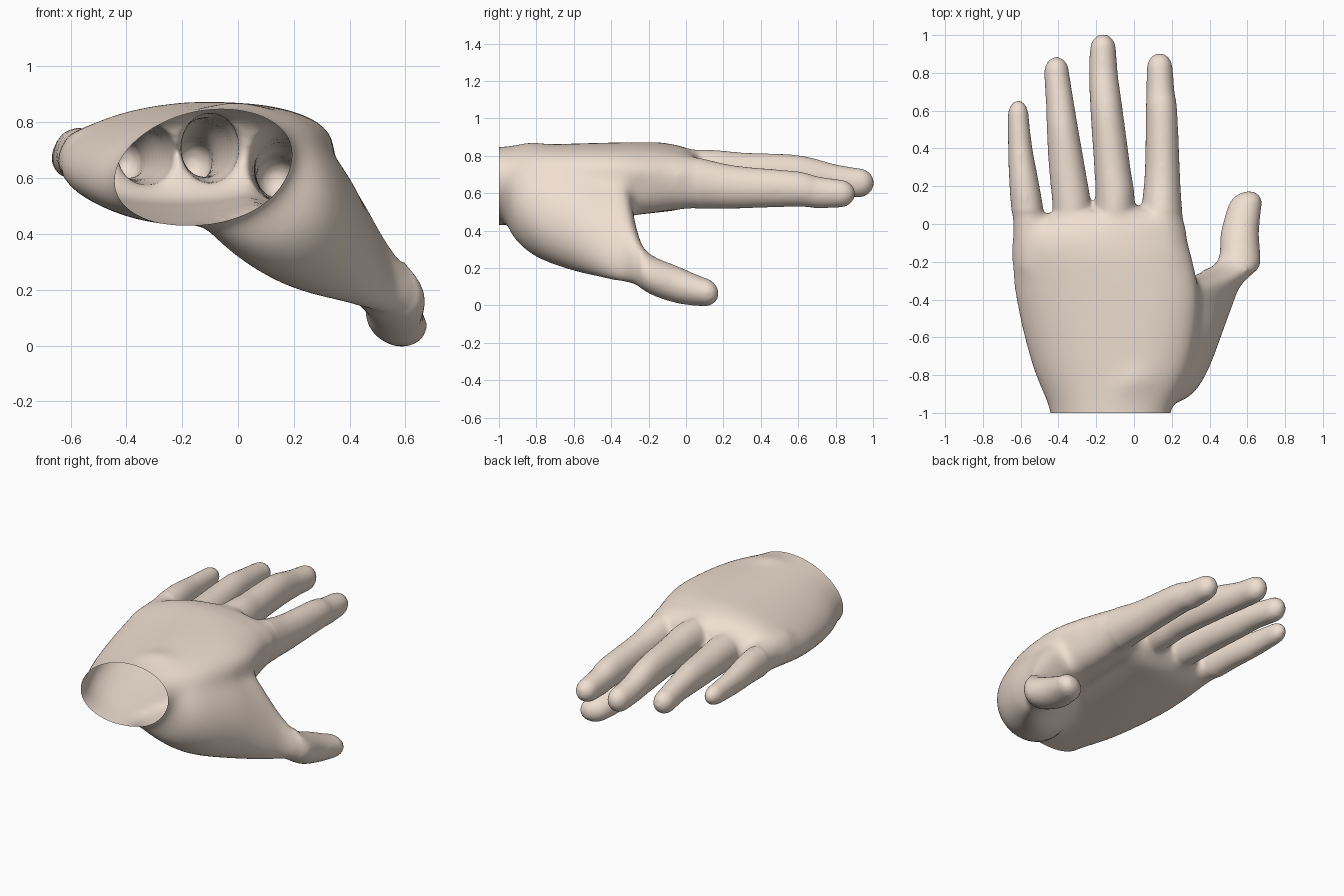
import bpy, bmesh
from math import sin, cos, pi, sqrt, radians

if "Cube" in bpy.data.objects:
    bpy.data.objects.remove(bpy.data.objects["Cube"])

N = 32


def spline(rows, steps=6):
    # Catmull-Rom interpolation of section rows
    out = []
    for i in range(len(rows) - 1):
        p = [rows[max(i - 1, 0)], rows[i], rows[i + 1], rows[min(i + 2, len(rows) - 1)]]
        for s in range(steps):
            t = s / steps
            out.append([0.5 * (2 * b + (c - a) * t + (2 * a - 5 * b + 4 * c - d) * t * t
                               + (3 * b - a - 3 * c + d) * t ** 3) for a, b, c, d in zip(*p)])
    return out + [list(rows[-1])]


def loft(bm, rows, tip=0.05, drift=(0, 0), power=2.0):
    # rows: y, centre x, centre z, half width, half height, tilt in degrees
    secs = spline(rows)
    y, x, z, a, b, t = secs[-1]
    for k in range(1, 8):
        u = sin(k / 8 * pi / 2)
        w = sqrt(1 - u * u)
        secs.append([y + tip * u, x + drift[0] * u, z + drift[1] * u, a * w, b * w, t])
    rings = []
    for y, x, z, a, b, t in secs:
        t, ring = radians(t), []
        for i in range(N):
            c, s = cos(2 * pi * i / N), sin(2 * pi * i / N)
            u = a * abs(c) ** (2 / power) * (1 if c > 0 else -1)
            v = b * abs(s) ** (2 / power) * (1 if s > 0 else -1)
            ring.append(bm.verts.new((x + u * cos(t) - v * sin(t), y, z + u * sin(t) + v * cos(t))))
        rings.append(ring)
    for r, q in zip(rings, rings[1:]):
        for i in range(N):
            bm.faces.new((r[i], r[(i + 1) % N], q[(i + 1) % N], q[i]))
    bm.faces.new(rings[0])
    bm.faces.new(rings[-1])


bm = bmesh.new()

# palm and wrist
loft(bm, [(-1.2, -.125, .635, .32, .203, 14), (-1, -.125, .638, .328, .203, 14),
          (-.75, -.12, .65, .43, .203, 10), (-.4, -.14, .67, .493, .197, 6),
          (-.15, -.174, .685, .48, .188, 3), (-.07, -.185, .683, .463, .178, 2)],
     tip=.17, drift=(.1, 0), power=1.93)

# thumb with its fleshy base and web
loft(bm, [(-1.2, -.13, .64, .18, .13, -10), (-1, -.09, .635, .21, .15, -12),
          (-.92, .02, .605, .295, .22, -36), (-.8, .09, .565, .345, .25, -50),
          (-.6, .195, .5, .35, .228, -58), (-.42, .31, .45, .355, .15, -60),
          (-.32, .38, .405, .325, .12, -61), (-.265, .475, .265, .19, .118, -45),
          (-.2, .555, .173, .118, .106, -25), (-.05, .56, .112, .102, .1, -10),
          (.09, .585, .073, .09, .078, 0)],
     tip=.085, drift=(.025, -.01))

# fingers: little, ring, middle, index
fingers = [
    [(-.25, -.54, .68, .09, .1), (.05, -.562, .68, .086, .1), (.2, -.58, .685, .08, .093),
     (.4, -.602, .675, .065, .077), (.57, -.613, .672, .056, .064)],
    [(-.25, -.32, .68, .11, .12), (.06, -.326, .685, .104, .112), (.3, -.355, .69, .096, .1),
     (.5, -.378, .69, .084, .096), (.65, -.393, .68, .074, .082), (.8, -.41, .66, .067, .076)],
    [(-.25, -.11, .7, .11, .13), (.12, -.1, .708, .104, .125), (.3, -.115, .71, .096, .108),
     (.6, -.145, .7, .086, .104), (.8, -.162, .67, .076, .085), (.92, -.164, .655, .07, .08)],
    [(-.5, .18, .62, .12, .16), (-.25, .17, .655, .14, .175), (-.05, .147, .66, .125, .155),
     (.1, .147, .65, .106, .133), (.28, .15, .632, .093, .114), (.6, .146, .622, .083, .095),
     (.7, .14, .605, .075, .086), (.82, .136, .598, .07, .076)],
]
for rows in fingers:
    loft(bm, [r + (0,) for r in rows], tip=.086)

bmesh.ops.recalc_face_normals(bm, faces=bm.faces)
raw = bpy.data.meshes.new("hand")
bm.to_mesh(raw)
bm.free()
hand = bpy.data.objects.new("hand", raw)
bpy.context.collection.objects.link(hand)

# fuse the parts into one skin and soften the joins
fuse = hand.modifiers.new("fuse", 'REMESH')
fuse.mode, fuse.voxel_size = 'VOXEL', .013
soft = hand.modifiers.new("soften", 'SMOOTH')
soft.factor, soft.iterations = .5, 12
dg = bpy.context.evaluated_depsgraph_get()
skin = bpy.data.meshes.new_from_object(hand.evaluated_get(dg))
hand.modifiers.clear()
hand.data = skin

# blend the palm and thumb base further
bm = bmesh.new()
bm.from_mesh(skin)
palm = [v for v in bm.verts if v.co.y < .07 and not (v.co.z < .3 and v.co.y > -.25)]
for k in range(45):
    bmesh.ops.smooth_vert(bm, verts=palm, factor=.5,
                          use_axis_x=True, use_axis_y=True, use_axis_z=True)

# open the wrist and leave a hollow skin
bmesh.ops.bisect_plane(bm, geom=bm.verts[:] + bm.edges[:] + bm.faces[:],
                       plane_co=(0, -1, 0), plane_no=(0, 1, 0), clear_inner=True)
for f in bm.faces:
    f.smooth = True
bm.to_mesh(skin)
bm.free()

mat = bpy.data.materials.new("skin")
mat.diffuse_color = (.87, .74, .64, 1)
mat.use_nodes = True
mat.node_tree.nodes["Principled BSDF"].inputs["Base Color"].default_value = mat.diffuse_color
skin.materials.clear()
skin.materials.append(mat)
